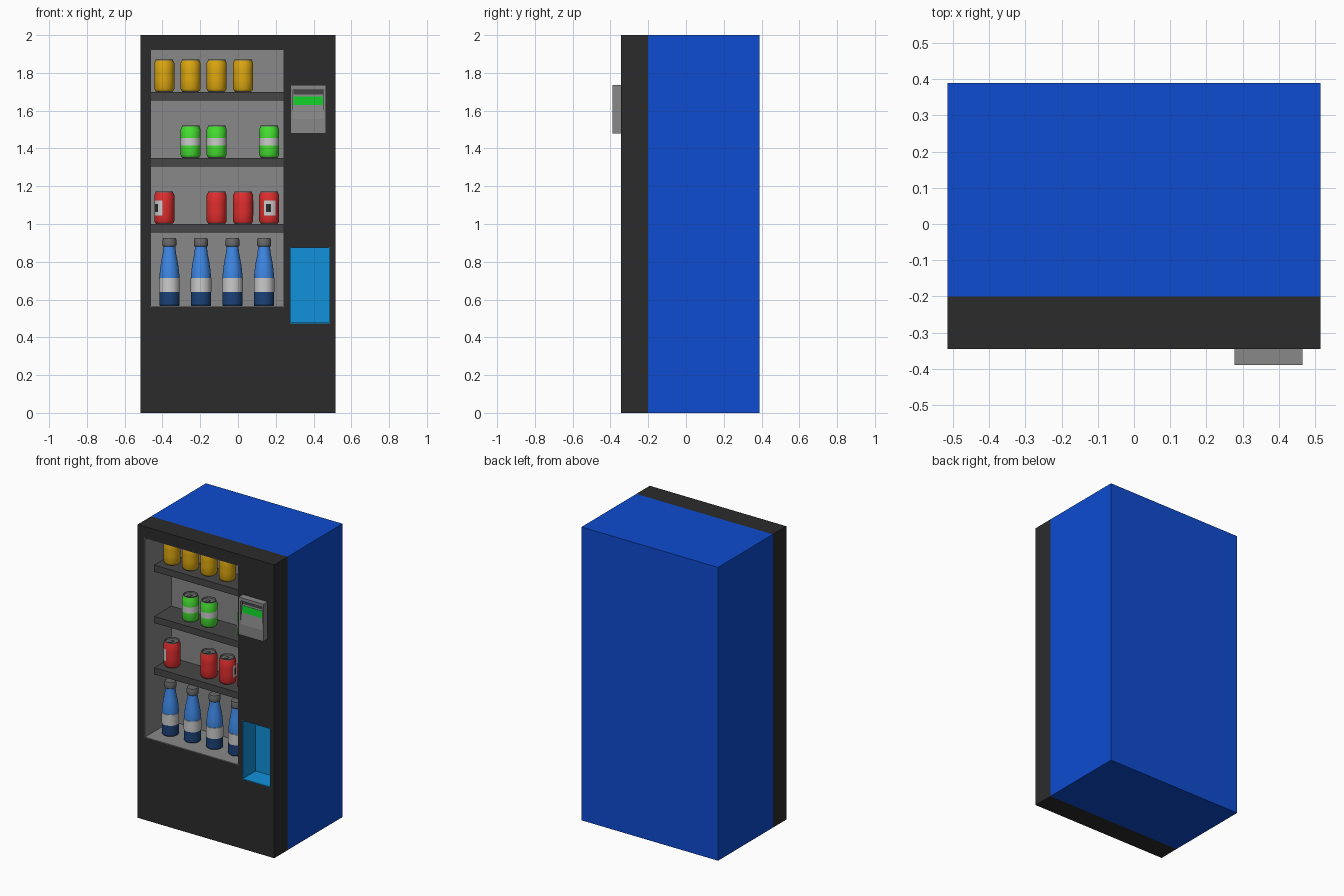
import bpy, bmesh, math

if "Cube" in bpy.data.objects:
    bpy.data.objects.remove(bpy.data.objects["Cube"])

def lin(c):
    c /= 255
    return c / 12.92 if c <= 0.04045 else ((c + 0.055) / 1.055) ** 2.4

def material(name, r, g, b):
    m = bpy.data.materials.new(name)
    m.diffuse_color = (lin(r), lin(g), lin(b), 1)
    m.use_nodes = True
    m.node_tree.nodes["Principled BSDF"].inputs["Base Color"].default_value = m.diffuse_color
    return m

BLUE = material("cabinet_blue", 14, 76, 208)
DARK = material("front_dark", 43, 43, 43)
SHELF = material("shelf_grey", 70, 70, 70)
GREY = material("liner_grey", 136, 136, 136)
TRAY = material("tray_blue", 17, 145, 218)
YELLOW = material("can_yellow", 222, 168, 16)
GREEN = material("can_green", 70, 226, 50)
RED = material("can_red", 226, 46, 46)
WHITE = material("label_white", 200, 200, 200)
BOTTLE = material("bottle_blue", 62, 135, 228)
NAVY = material("bottle_navy", 28, 66, 120)
SCREEN = material("screen_green", 16, 200, 40)
CAP = material("cap_grey", 105, 105, 105)

def finish(name, bm, mats, smooth=False):
    bmesh.ops.recalc_face_normals(bm, faces=bm.faces)
    me = bpy.data.meshes.new(name)
    bm.to_mesh(me)
    bm.free()
    for m in mats:
        me.materials.append(m)
    ob = bpy.data.objects.new(name, me)
    bpy.context.collection.objects.link(ob)
    bpy.ops.object.select_all(action='DESELECT')
    bpy.context.view_layer.objects.active = ob
    ob.select_set(True)
    if smooth:
        bpy.ops.object.shade_smooth_by_angle(angle=math.radians(35))
    return ob

def add_prism(bm, prof, x0, x1):
    """Extrude a (y, z) outline along x."""
    f = bm.faces.new([bm.verts.new((x0, y, z)) for y, z in prof])
    ext = bmesh.ops.extrude_face_region(bm, geom=[f], use_keep_orig=True)
    vs = [v for v in ext["geom"] if isinstance(v, bmesh.types.BMVert)]
    bmesh.ops.translate(bm, verts=vs, vec=(x1 - x0, 0, 0))

def prism(name, prof, x0, x1, mat):
    bm = bmesh.new()
    add_prism(bm, prof, x0, x1)
    return finish(name, bm, [mat])

def rect(y0, y1, z0, z1):
    return [(y0, z0), (y1, z0), (y1, z1), (y0, z1)]

def box(name, x0, x1, y0, y1, z0, z1, mat):
    return prism(name, rect(y0, y1, z0, z1), x0, x1, mat)

def apply_mod(ob, mod):
    bpy.context.view_layer.objects.active = ob
    bpy.ops.object.modifier_apply(modifier=mod.name)

T = 0.004  # liner wall thickness

def cut(ob, x0, x1, y1, z0, z1):
    c = box("cutter", x0 - T, x1 + T, -0.5, y1 + T, z0 - T, z1 + T, DARK)
    c.hide_render = True
    m = ob.modifiers.new("cut", 'BOOLEAN')
    m.operation, m.object, m.solver = 'DIFFERENCE', c, 'EXACT'
    apply_mod(ob, m)
    bpy.data.objects.remove(c)

def liner(name, x0, x1, y1, z0, z1, mat):
    """Thin walled box, open at the front."""
    bm = bmesh.new()
    add_prism(bm, rect(-0.345, y1, z0, z1), x0, x1)
    bmesh.ops.recalc_face_normals(bm, faces=bm.faces)
    front = [f for f in bm.faces if all(abs(v.co.y + 0.345) < 1e-5 for v in f.verts)]
    bm.faces.remove(front[0])
    me = finish(name, bm, [mat])
    # make the shell's normals point out so it thickens outward
    bm = bmesh.new()
    bm.from_mesh(me.data)
    back = max(bm.faces, key=lambda f: f.calc_center_median().y)
    if back.normal.y < 0:
        bmesh.ops.reverse_faces(bm, faces=bm.faces)
    bm.to_mesh(me.data)
    bm.free()
    m = me.modifiers.new("wall", 'SOLIDIFY')
    m.thickness, m.offset, m.use_even_offset = T, 1, True
    apply_mod(me, m)

def lathe(name, prof, loc, mats, a0=0.0, a1=2 * math.pi, n=28):
    """Revolve (r, z, material index) points; angle 0 faces the front."""
    bm = bmesh.new()
    rings = []
    for i in range(n + 1):
        a = a0 + (a1 - a0) * i / n
        rings.append([bm.verts.new((loc[0] + r * math.sin(a), loc[1] - r * math.cos(a), loc[2] + z))
                      for r, z, _ in prof])
    for p, q in zip(rings, rings[1:]):
        for k in range(len(prof) - 1):
            f = bm.faces.new((p[k], q[k], q[k + 1], p[k + 1]))
            f.material_index = prof[k][2]
    bmesh.ops.remove_doubles(bm, verts=bm.verts, dist=1e-5)
    return finish(name, bm, mats, True)

# cabinet, dark front and recesses
WINDOW = (-0.46, 0.24, -0.06, 0.565, 1.92)
CHUTE = (0.278, 0.483, -0.206, 0.478, 0.872)
cabinet = box("cabinet", -0.515, 0.515, -0.2, 0.39, 0, 2, BLUE)
front = box("front_frame", -0.515, 0.515, -0.345, -0.2, 0, 2, DARK)
cut(cabinet, *WINDOW)
cut(front, *WINDOW)
cut(front, *CHUTE)
liner("window_liner", *WINDOW, GREY)
liner("pickup_tray", *CHUTE, TRAY)

# shelves
for i, top in enumerate((1.0, 1.35, 1.70)):
    box(f"shelf_{i}", -0.46, 0.24, -0.245, -0.06, top - 0.045, top, SHELF)

# payment panel with sloped recess
bm = bmesh.new()
add_prism(bm, [(-.345, 1.48), (-.39, 1.48), (-.39, 1.555), (-.368, 1.685), (-.368, 1.713),
               (-.39, 1.713), (-.39, 1.735), (-.345, 1.735)], 0.291, 0.453)
for x0, x1 in ((0.278, 0.291), (0.453, 0.465)):
    add_prism(bm, rect(-0.39, -0.345, 1.48, 1.735), x0, x1)
finish("payment_panel", bm, [GREY])
prism("display", [(-.376, 1.63), (-.380, 1.63), (-.3725, 1.675), (-.3685, 1.675)], 0.293, 0.451, SCREEN)
box("payment_slot", 0.293, 0.451, -0.371, -0.366, 1.686, 1.71, SHELF)

# cans
COLS = (-0.39, -0.251, -0.113, 0.027, 0.165)
CAN_Y = -0.153

def can(name, x, z, colour, band):
    b = 1 if band else 0
    prof = [(0, .006, 2), (.036, .006, 2), (.042, 0, 2), (.047, .004, 0), (.053, .016, 0),
            (.053, .065, b), (.053, .106, 0), (.053, .152, 0), (.046, .166, 2),
            (.046, .172, 2), (.042, .172, 2), (.039, .164, 2), (0, .164, 2)]
    lathe(name, prof, (x, CAN_Y, z), [colour, WHITE, CAP])
    box(name + "_tab", x - .009, x + .009, CAN_Y - .028, CAN_Y + .006, z + .163, z + .168, CAP)

for z, colour, word, slots in ((1.70, YELLOW, "yellow", (0, 1, 2, 3)),
                               (1.35, GREEN, "green", (1, 2, 4)),
                               (1.00, RED, "red", (0, 2, 3, 4))):
    for s in slots:
        can(f"{word}_can_{s}", COLS[s], z, colour, colour is GREEN)

# square labels on the red cans, each turned differently
for s, a in ((0, -0.8), (2, math.pi), (3, 1.9), (4, 0.07)):
    loc = (COLS[s], CAN_Y, 1.0)
    lathe(f"can_label_{s}", [(.0538, .045, 0), (.0538, .125, 0)], loc, [WHITE], a - .6, a + .6, 8)
    d = a - 0.12
    lathe(f"can_label_mark_{s}", [(.0546, .063, 0), (.0546, .105, 0)], loc, [DARK], d - .25, d + .25, 4)

# bottles
BOTTLE_PROF = [(0, 0, 1), (.048, 0, 1), (.053, .006, 1), (.053, .075, 2), (.0545, .076, 2),
               (.0545, .149, 2), (.052, .150, 0), (.052, .17, 0), (.049, .20, 0), (.044, .235, 0),
               (.036, .275, 0), (.031, .315, 3), (.036, .32, 3), (.037, .325, 3), (.037, .35, 3),
               (.033, .36, 3), (0, .36, 3)]
for i in range(4):
    lathe(f"bottle_{i}", BOTTLE_PROF, (-0.363 + 0.167 * i, -0.21, 0.565), [BOTTLE, NAVY, WHITE, CAP])
